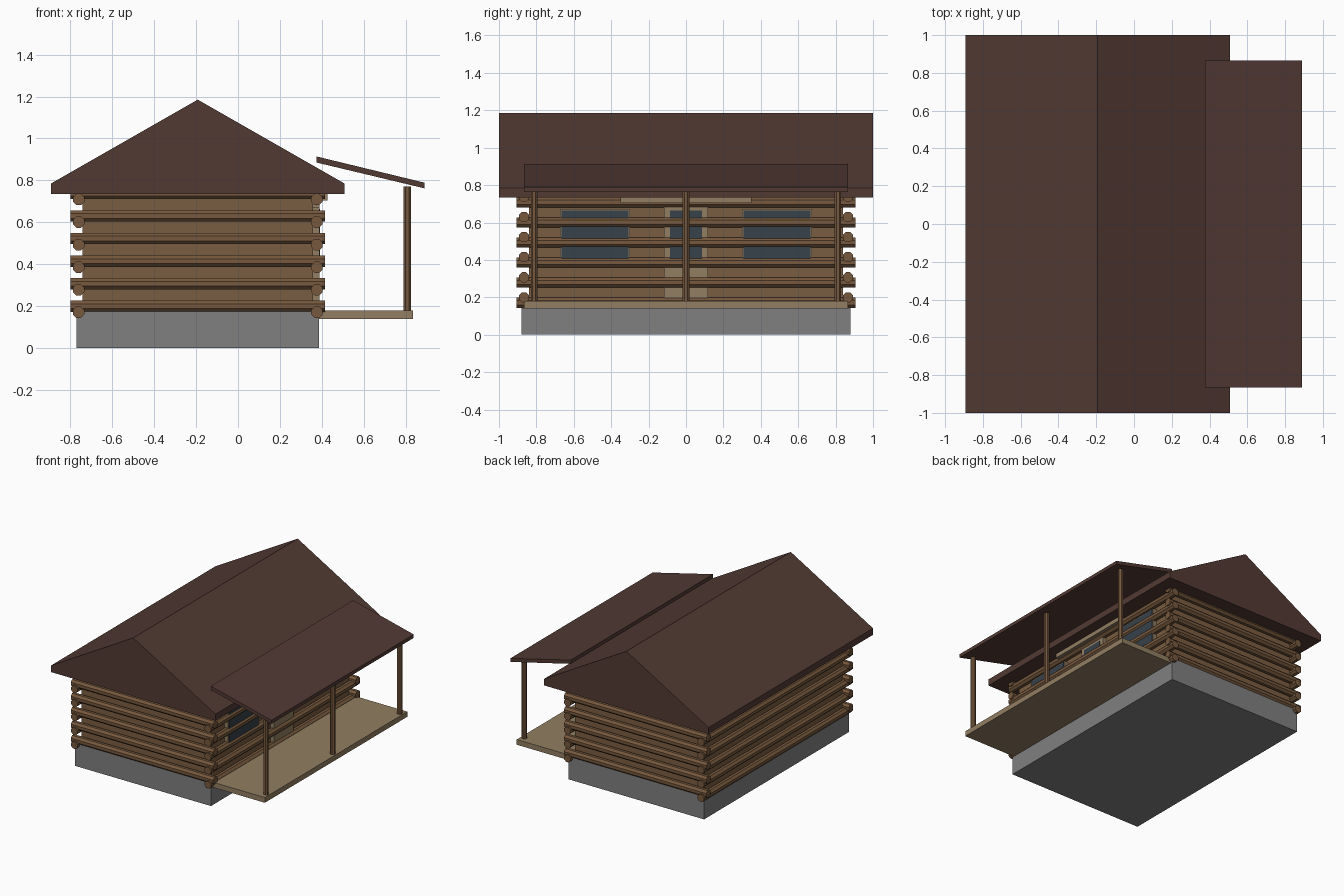
import bpy
import bmesh
from math import pi, cos
from mathutils import Matrix

if "Cube" in bpy.data.objects:
    bpy.data.objects.remove(bpy.data.objects["Cube"], do_unlink=True)


def material(name, colour):
    mat = bpy.data.materials.new(name)
    mat.use_nodes = True
    rgba = (*colour, 1)
    mat.diffuse_color = rgba
    shader = mat.node_tree.nodes["Principled BSDF"]
    shader.inputs["Base Color"].default_value = rgba
    shader.inputs["Roughness"].default_value = 0.9
    return mat


LOG = material("log brown", (0.181, 0.098, 0.047))
WALL = material("wall brown", (0.195, 0.11, 0.052))
ROOF = material("roof brown", (0.084, 0.042, 0.034))
PLANK = material("plank beige", (0.287, 0.209, 0.122))
STONE = material("foundation grey", (0.216, 0.216, 0.216))
GLASS = material("window glass", (0.038, 0.054, 0.069))


def finish(name, bm, mat):
    bmesh.ops.recalc_face_normals(bm, faces=bm.faces)
    mesh = bpy.data.meshes.new(name)
    bm.to_mesh(mesh)
    bm.free()
    mesh.materials.append(mat)
    obj = bpy.data.objects.new(name, mesh)
    bpy.context.collection.objects.link(obj)
    return obj


def box(name, x, y, z, mat):
    """Box from (low, high) ranges on each axis."""
    bm = bmesh.new()
    bmesh.ops.create_cube(bm, size=1)
    for v in bm.verts:
        for i, (low, high) in enumerate((x, y, z)):
            v.co[i] = low if v.co[i] < 0 else high
    return finish(name, bm, mat)


def pole(name, centre, length, axis, half_width, mat):
    """Eight-sided pole with flat sides facing the axes."""
    bm = bmesh.new()
    radius = half_width / cos(pi / 8)
    bmesh.ops.create_cone(bm, cap_ends=True, segments=8, radius1=radius,
                          radius2=radius, depth=length,
                          matrix=Matrix.Rotation(pi / 8, 4, "Z"))
    turn = {"X": Matrix.Rotation(pi / 2, 4, "Y"),
            "Y": Matrix.Rotation(pi / 2, 4, "X"),
            "Z": Matrix.Identity(4)}[axis]
    bm.transform(Matrix.Translation(centre) @ turn)
    return finish(name, bm, mat)


def slab(name, outline, half_depth, mat):
    """Extrude an (x, z) outline along y, centred on y = 0."""
    bm = bmesh.new()
    face = bm.faces.new([bm.verts.new((x, -half_depth, z)) for x, z in outline])
    out = bmesh.ops.extrude_face_region(bm, geom=[face])
    moved = [g for g in out["geom"] if isinstance(g, bmesh.types.BMVert)]
    bmesh.ops.translate(bm, verts=moved, vec=(0, 2 * half_depth, 0))
    return finish(name, bm, mat)


MID = -0.192      # ridge line of the cabin
FRONT = MID + 0.55  # wall face under the porch

# Foundation and inner walls
box("foundation", (MID - 0.578, MID + 0.578), (-0.88, 0.88), (0, 0.18), STONE)
box("walls", (MID - 0.55, FRONT), (-0.84, 0.84), (0.18, 0.74), WALL)

# Interlocking log courses
for course in range(6):
    z = 0.171 + 0.1075 * course
    for side, label in ((-1, "right"), (1, "left")):
        pole(f"{label}_log_{course}", (MID + 0.568 * side, 0, z),
             1.812, "Y", 0.027, LOG)
    for side, label in ((-1, "front"), (1, "back")):
        pole(f"{label}_log_{course}", (MID, 0.866 * side, z + 0.029),
             1.212, "X", 0.027, LOG)

# Main roof
slab("main_roof", [(MID - 0.7, 0.735), (MID + 0.7, 0.735), (MID + 0.7, 0.785),
                   (MID, 1.185), (MID - 0.7, 0.785)], 1, ROOF)

# Porch
slab("porch_roof", [(0.375, 0.885), (0.89, 0.762), (0.89, 0.789),
                    (0.375, 0.914)], 0.865, ROOF)
box("porch_deck", (0.38, 0.835), (-0.866, 0.866), (0.14, 0.18), PLANK)
box("porch_beam", (0.385, 0.428), (-0.35, 0.35), (0.703, 0.74), PLANK)
for i, y in enumerate((-0.812, 0, 0.812)):
    pole(f"porch_post_{i}", (0.807, y, 0.475), 0.59, "Z", 0.018, LOG)

# Door and windows
box("door", (FRONT, 0.388), (-0.118, 0.118), (0.18, 0.685), PLANK)
box("door_glass", (0.386, 0.392), (-0.086, 0.086), (0.39, 0.663), GLASS)
for side, label in ((-1, "front"), (1, "back")):
    y = 0.487 * side
    box(f"{label}_window_frame", (FRONT, 0.388), (y - 0.187, y + 0.187),
        (0.38, 0.672), PLANK)
    box(f"{label}_window_glass", (0.386, 0.392), (y - 0.179, y + 0.179),
        (0.39, 0.663), GLASS)
